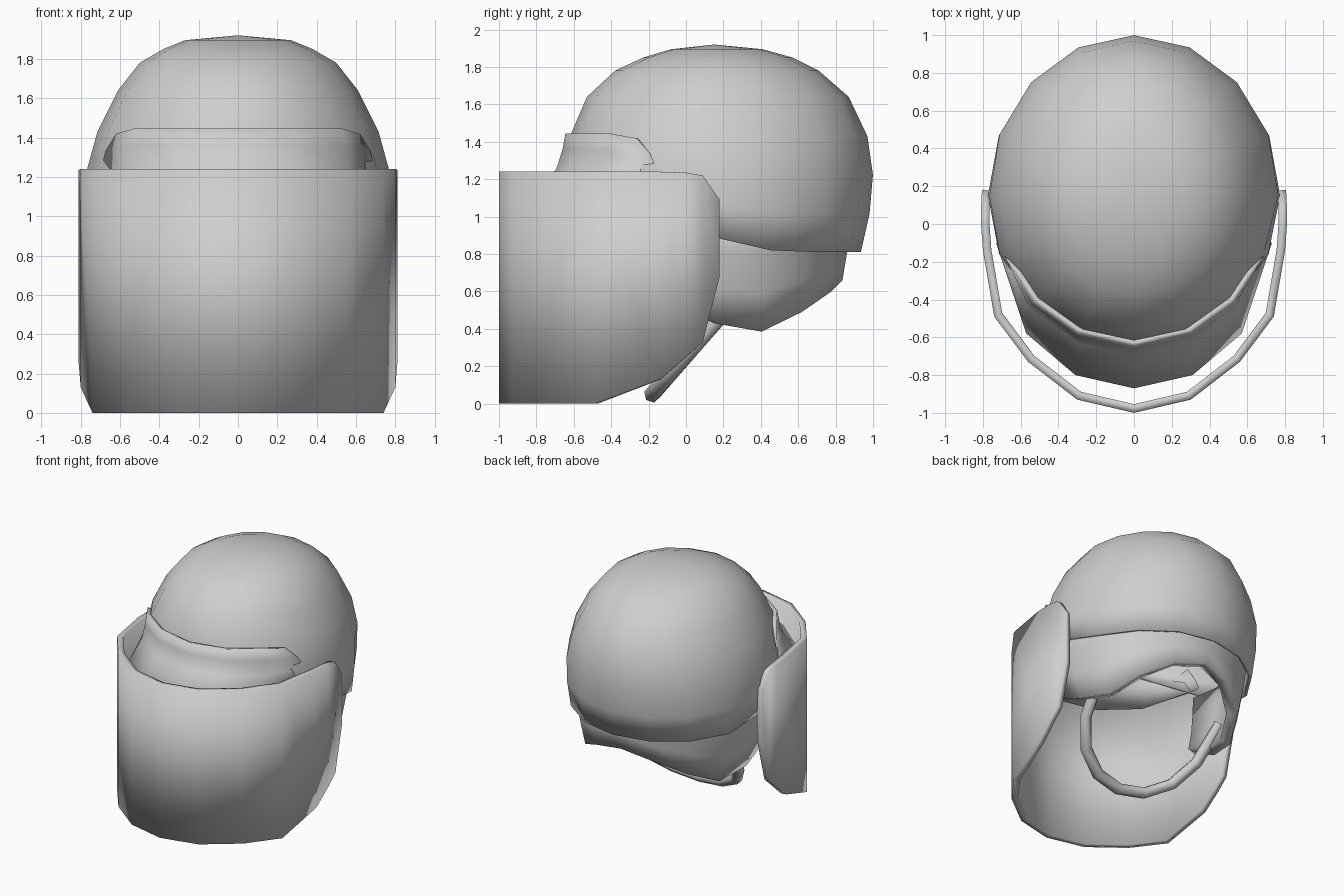
import bpy
import math

cube = bpy.data.objects.get("Cube")
if cube:
    bpy.data.objects.remove(cube, do_unlink=True)

grey = bpy.data.materials.new("helmet_grey")
grey.use_nodes = True
grey.diffuse_color = (0.62, 0.62, 0.62, 1)
grey.node_tree.nodes["Principled BSDF"].inputs["Base Color"].default_value = grey.diffuse_color


def activate(obj):
    bpy.ops.object.select_all(action='DESELECT')
    obj.select_set(True)
    bpy.context.view_layer.objects.active = obj


def sheet(name, columns, thickness, closed=False, apex=None):
    """Skin counter-clockwise columns of points and thicken inward."""
    n, rows = len(columns), len(columns[0])
    verts = [p for col in columns for p in col]
    faces = []
    for i in range(n if closed else n - 1):
        a, b = i * rows, (i + 1) % n * rows
        faces += [(a + j, a + j + 1, b + j + 1, b + j) for j in range(rows - 1)]
        if apex:
            faces.append((n * rows, a, b))
    if apex:
        verts.append(apex)
    mesh = bpy.data.meshes.new(name)
    mesh.from_pydata(verts, [], faces)
    mesh.materials.append(grey)
    obj = bpy.data.objects.new(name, mesh)
    bpy.context.collection.objects.link(obj)
    activate(obj)
    mod = obj.modifiers.new("thickness", 'SOLIDIFY')
    mod.thickness = thickness
    mod.offset = -1
    mod.use_even_offset = True
    bpy.ops.object.modifier_apply(modifier=mod.name)
    bpy.ops.object.shade_smooth()


def mirrored(half):
    """Columns from one side to the middle, extended across x = 0."""
    return half + [[(-x, y, z) for x, y, z in col] for col in reversed(half[:-1])]


def lerp_table(table, z):
    """Interpolate rows of (z, values...) sorted from high to low z."""
    for hi, lo in zip(table, table[1:]):
        if z >= lo[0]:
            t = (hi[0] - z) / (hi[0] - lo[0])
            return [a + (b - a) * t for a, b in zip(hi[1:], lo[1:])]
    return table[-1][1:]


def oval(table, angle, z):
    """Point on an egg-shaped section; angle 0 is the back."""
    width, front, back = lerp_table(table, z)
    c = math.cos(angle)
    reach = back - 0.15 if c > 0 else 0.15 - front
    return (width * math.sin(angle), 0.15 + reach * c, z)


# Helmet dome: height, half width, front y, back y
dome_table = [
    (1.895, 0.27, -0.08, 0.41), (1.85, 0.38, -0.23, 0.57),
    (1.78, 0.5, -0.38, 0.71), (1.64, 0.61, -0.53, 0.87),
    (1.43, 0.715, -0.62, 0.97), (1.23, 0.77, -0.65, 1.0),
    (1.0, 0.775, -0.66, 0.98), (0.81, 0.76, -0.66, 0.935)]
rim = [0.81, 0.81, 0.81, 0.82, 0.89, 1.1, 1.25, 1.33, 1.35]
columns = []
for i in range(16):
    bottom = rim[min(i, 16 - i)]
    heights = [row[0] for row in dome_table[:5]]
    heights += [1.43 + (bottom - 1.43) * k / 3 for k in (1, 2, 3)]
    columns.append([oval(dome_table, -i * math.pi / 8, z) for z in heights])
sheet("helmet_dome", columns, 0.025, closed=True, apex=(0, 0.15, 1.92))

# Neck guard with ear flaps, wrapping round the back
neck_table = [(1.0, 0.74, -0.6, 0.89), (0.8, 0.73, -0.6, 0.86),
              (0.62, 0.7, -0.55, 0.83), (0.38, 0.63, -0.5, 0.8)]
half = []
for degrees, bottom in ((108, 0.52), (90, 0.43), (67, 0.385),
                        (45, 0.49), (22, 0.6), (0, 0.66)):
    a = math.radians(degrees)
    half.append([oval(neck_table, a, 1.0 + (bottom - 1.0) * k / 3) for k in range(4)])
sheet("neck_guard", mirrored(half), 0.08)

# Face shield: plan position, bottom and top of each column
half = [[(-x, y, high), (-x, y, low)] for x, y, low, high in (
    (0.805, 0.18, 0.68, 1.09), (0.81, 0.09, 0.33, 1.22),
    (0.81, 0.0, 0.25, 1.235), (0.8, -0.14, 0.13, 1.24),
    (0.74, -0.49, 0.0, 1.24), (0.56, -0.73, 0.0, 1.24),
    (0.3, -0.93, 0.0, 1.24), (0.0, -1.0, 0.0, 1.24))]
sheet("face_shield", mirrored(half), 0.045)

# Flared brow guard: points down each column
half = [
    [(-0.62, -0.27, 1.42), (-0.67, -0.2, 1.34), (-0.7, -0.14, 1.23), (-0.73, -0.1, 1.13)],
    [(-0.53, -0.41, 1.445), (-0.54, -0.42, 1.36), (-0.55, -0.45, 1.25), (-0.57, -0.58, 1.12)],
    [(-0.3, -0.575, 1.445), (-0.3, -0.59, 1.36), (-0.3, -0.63, 1.25), (-0.31, -0.8, 1.12)],
    [(0.0, -0.645, 1.445), (0.0, -0.66, 1.36), (0.0, -0.695, 1.25), (0.0, -0.87, 1.12)]]
sheet("brow_guard", mirrored(half), 0.03)

# Chin strap: a U hanging in a tilted plane
curve = bpy.data.curves.new("chin_strap", 'CURVE')
curve.dimensions = '3D'
curve.bevel_depth = 0.045
curve.bevel_resolution = 1
curve.use_fill_caps = True
half = [(0.57, 0), (0.53, 0.45), (0.41, 0.75), (0.22, 0.94), (0, 1)]
path = half + [(-x, s) for x, s in reversed(half[:-1])]
spline = curve.splines.new('POLY')
spline.points.add(len(path) - 1)
for point, (x, s) in zip(spline.points, path):
    point.co = (x, 0.3 - 0.48 * s, 0.6 - 0.55 * s, 1)
curve.materials.append(grey)
strap = bpy.data.objects.new("chin_strap", curve)
bpy.context.collection.objects.link(strap)
activate(strap)
bpy.ops.object.convert(target='MESH')
bpy.ops.object.shade_smooth()
